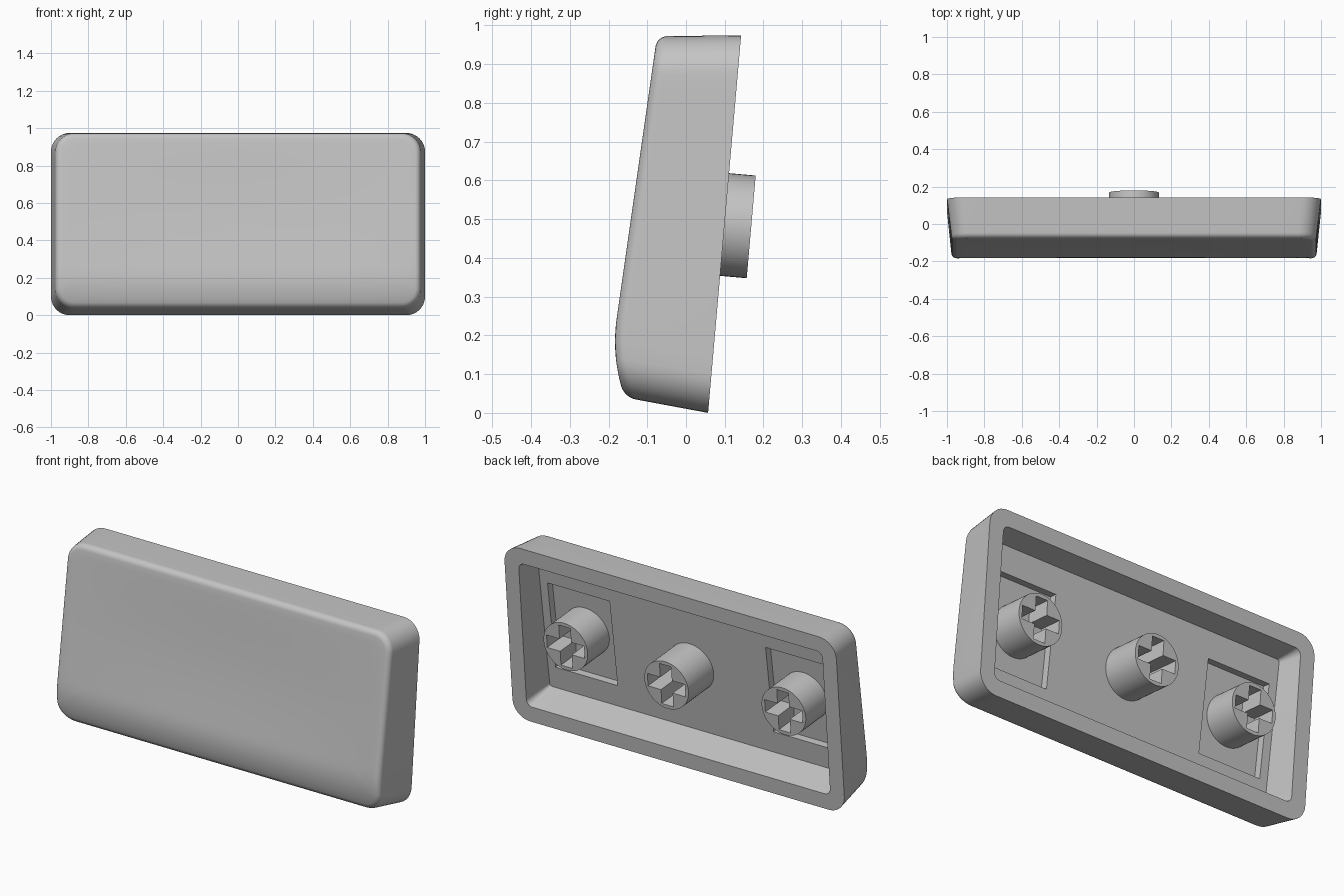
import bpy, bmesh, math
from mathutils import Vector

if "Cube" in bpy.data.objects:
    bpy.data.objects.remove(bpy.data.objects["Cube"])

TILT = math.radians(5)
TOP = 0.978          # height measured along the tilted rim
STEM_U = 0.488       # stem centre along the rim
STEM_X = 0.657       # side stem offset

grey = bpy.data.materials.new("light_grey_plastic")
grey.diffuse_color = (0.55, 0.55, 0.55, 1)
grey.use_nodes = True
grey.node_tree.nodes["Principled BSDF"].inputs["Base Color"].default_value = grey.diffuse_color


def place(x, u, v):
    """x across, u up along the rim, v from the rim towards the front."""
    c, s = math.cos(TILT), math.sin(TILT)
    return Vector((x, 0.057 + s * u - c * v, c * u + s * v))


def front(u):
    """Depth of the front face: straight slope, rounding off at the bottom."""
    return 0.2685 - 0.0547 * u - 1.25 * max(0, 0.22 - u) ** 2


def floor(u):
    return 0.175 - 0.055 * u


def dish(x, u):
    """Shallow hollow in the front face."""
    a = max(0, 1 - (x / 0.95) ** 2)
    b = max(0, 1 - ((u - 0.52) / 0.46) ** 2)
    return 0.010 * a * b * b


def outline(hx, lo, hi, r, arc=8):
    """Rounded rectangle with subdivided straight sides."""
    corners = [(hx - r, lo + r, -90), (hx - r, hi - r, 0),
               (r - hx, hi - r, 90), (r - hx, lo + r, 180)]
    pts = []
    for i, (cx, cu, a) in enumerate(corners):
        for k in range(arc + 1):
            t = math.radians(a + 90 * k / arc)
            pts.append((cx + r * math.cos(t), cu + r * math.sin(t)))
        nx, nu, _ = corners[(i + 1) % 4]
        t = math.radians(a + 90)
        start = Vector(pts[-1])
        end = Vector((nx + r * math.cos(t), nu + r * math.sin(t)))
        n = 16 if i % 2 == 0 else 24
        pts += [tuple(start.lerp(end, k / n)) for k in range(1, n)]
    return pts


def loft(name, rings, cap_first=False, cap_last=False):
    """Skin equal-length rings of (x, u, v) points."""
    bm = bmesh.new()
    loops = [[bm.verts.new(place(*p)) for p in ring] for ring in rings]
    for a, b in zip(loops, loops[1:]):
        for i in range(len(a)):
            j = (i + 1) % len(a)
            bm.faces.new((a[i], a[j], b[j], b[i]))
    if cap_first:
        bm.faces.new(loops[0][::-1])
    if cap_last:
        bm.faces.new(loops[-1])
    bmesh.ops.remove_doubles(bm, verts=bm.verts, dist=1e-5)
    bmesh.ops.recalc_face_normals(bm, faces=bm.faces)
    mesh = bpy.data.meshes.new(name)
    bm.to_mesh(mesh)
    bm.free()
    mesh.materials.append(grey)
    ob = bpy.data.objects.new(name, mesh)
    bpy.context.collection.objects.link(ob)
    return ob


def activate(ob):
    bpy.ops.object.select_all(action='DESELECT')
    ob.select_set(True)
    bpy.context.view_layer.objects.active = ob


def cut(ob, cutter):
    activate(ob)
    mod = ob.modifiers.new("cut", 'BOOLEAN')
    mod.operation = 'DIFFERENCE'
    mod.solver = 'EXACT'
    mod.object = cutter
    bpy.ops.object.modifier_apply(modifier=mod.name)
    bpy.data.objects.remove(cutter)


def smooth(ob):
    activate(ob)
    bpy.ops.object.shade_smooth_by_angle(angle=math.radians(32))


# Cap: cavity floor, inner wall, rim, outer wall, rounded edge, dished front
FIL = 0.03
HX, LO, HI = 0.977, 0.018, TOP - 0.018
rings = [
    [(x, u, floor(u)) for x, u in outline(0.89, 0.122, 0.872, 0.015)],
    [(x, u, 0) for x, u in outline(0.915, 0.085, TOP - 0.085, 0.035)],
    [(x, u, 0) for x, u in outline(1, 0, TOP, 0.10)],
]
for k in range(7):
    t = math.radians(15 * k)
    s = FIL * (1 - math.cos(t))
    rings.append([(x, u, front(u) - FIL + FIL * math.sin(t) - dish(x, u))
                  for x, u in outline(HX - s, LO + s, HI - s, 0.10 - s)])
half = (HI - LO) / 2
for k in range(1, 15):
    f = k / 14
    s = FIL + (half - FIL) * f
    rings.append([(x, u, front(u) - dish(x, u))
                  for x, u in outline(HX - s, LO + s, HI - s, 0.07 * (1 - f))])
cap = loft("key_cap", rings, cap_first=True)

# Pockets sunk into the cavity floor around the side stems
for side in (-1, 1):
    rect = [(side * STEM_X + a * 0.187, STEM_U + b * 0.245)
            for a, b in ((-1, -1), (1, -1), (1, 1), (-1, 1))]
    pocket = loft("pocket_cutter", [[(x, u, 0.06) for x, u in rect],
                                    [(x, u, floor(u) + 0.04) for x, u in rect]],
                  True, True)
    cut(cap, pocket)
smooth(cap)


# Stems: round posts with a cross-shaped socket
def stem(name, cx, tip, base):
    circle = [(cx + 0.133 * math.cos(math.tau * k / 48),
               STEM_U + 0.133 * math.sin(math.tau * k / 48)) for k in range(48)]
    post = loft(name, [[(x, u, v) for x, u in circle] for v in (tip, base)],
                True, True)
    w, l = 0.035, 0.113
    quarter = [(l, -w), (l, w), (w, w)]
    cross = []
    for q in range(4):
        c, s = round(math.cos(q * math.pi / 2)), round(math.sin(q * math.pi / 2))
        cross += [(cx + c * a - s * b, STEM_U + s * a + c * b) for a, b in quarter]
    socket = loft("socket_cutter",
                  [[(x, u, v) for x, u in cross] for v in (tip - 0.05, 0.135)],
                  True, True)
    cut(post, socket)
    smooth(post)


stem("centre_stem", 0, -0.069, floor(STEM_U) + 0.02)
stem("left_stem", -STEM_X, 0.002, floor(STEM_U) + 0.055)
stem("right_stem", STEM_X, 0.002, floor(STEM_U) + 0.055)
